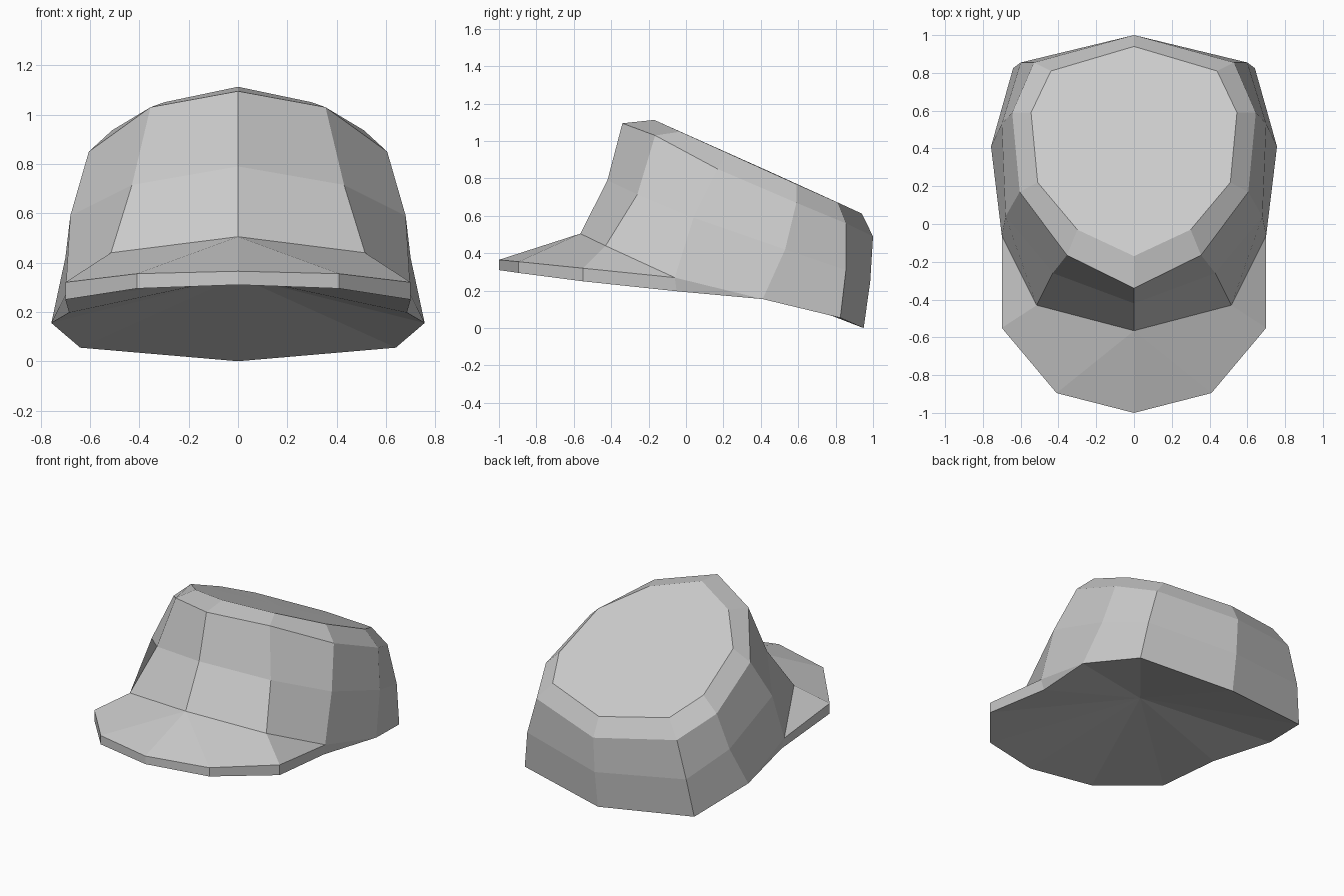
import bpy
import bmesh
from mathutils import Vector

cube = bpy.data.objects.get("Cube")
if cube:
    bpy.data.objects.remove(cube, do_unlink=True)

# One plain cloth colour
cloth = bpy.data.materials.new("light grey cloth")
cloth.use_nodes = True
grey = (0.6, 0.6, 0.6, 1)
cloth.diffuse_color = grey
cloth.node_tree.nodes["Principled BSDF"].inputs["Base Color"].default_value = grey


def mirrored_part(name, build):
    """Build the +x half with bmesh, then mirror it across the middle."""
    bm = bmesh.new()

    def face(*points):
        bm.faces.new([bm.verts.new(p) for p in points])

    build(face)
    bmesh.ops.remove_doubles(bm, verts=bm.verts, dist=0.0005)
    mesh = bpy.data.meshes.new(name)
    bm.to_mesh(mesh)
    bm.free()
    mesh.materials.append(cloth)
    obj = bpy.data.objects.new(name, mesh)
    bpy.context.collection.objects.link(obj)
    mirror = obj.modifiers.new("Mirror", "MIRROR")
    mirror.use_clip = True
    return obj


# Half rings of the crown, front middle to back middle, bottom to top
hem = [(0, -.565, .505), (.515, -.43, .44), (.70, -.06, .27),
       (.757, .41, .155), (.64, .825, .055), (0, .95, 0)]
waist = [(0, -.42, .79), (.43, -.26, .715), (.68, .04, .59),
         (.70, .53, .42), (.60, .855, .31), (0, .985, .25)]
shoulder = [(0, -.34, 1.095), (.355, -.165, 1.03), (.605, .17, .85),
            (.645, .59, .67), (.53, .855, .56), (0, 1, .49)]
rim = [(0, -.17, 1.113), (.30, -.03, 1.05), (.51, .22, .937),
       (.545, .59, .77), (.44, .81, .672), (0, .94, .612)]
top_centre = (0, .44, .84)

# Half outlines of the brim, front middle to side
brim_top = [(0, -1, .365), (.41, -.895, .355), (.70, -.55, .32)]
brim_low = [(0, -1, .31), (.41, -.895, .295), (.70, -.55, .25)]
brim_end = (.685, -.05, .197)
hollow_centre = (0, .06, .343)


def crown(face):
    rings = [hem, waist, shoulder, rim]
    for low, high in zip(rings, rings[1:]):
        for i in range(len(low) - 1):
            face(low[i], low[i + 1], high[i + 1], high[i])
    for a, b in zip(rim, rim[1:]):
        face(a, b, top_centre)


def brim(face):
    front, side, corner, flank = hem[:4]
    # Sloping upper surface
    face(front, brim_top[0], brim_top[1])
    face(front, brim_top[1], brim_top[2], side)
    face(side, brim_top[2], corner)
    # Outer edge, tapering into the crown
    low, high = brim_low + [brim_end], brim_top + [corner]
    for i in range(3):
        face(low[i], low[i + 1], high[i + 1], high[i])
    face(brim_end, flank, corner)


def underside(face):
    outline = brim_low + [brim_end] + hem[3:]
    for a, b in zip(outline, outline[1:]):
        face(hollow_centre, b, a)


mirrored_part("cap_crown", crown)
mirrored_part("cap_brim", brim)
mirrored_part("cap_underside", underside)
